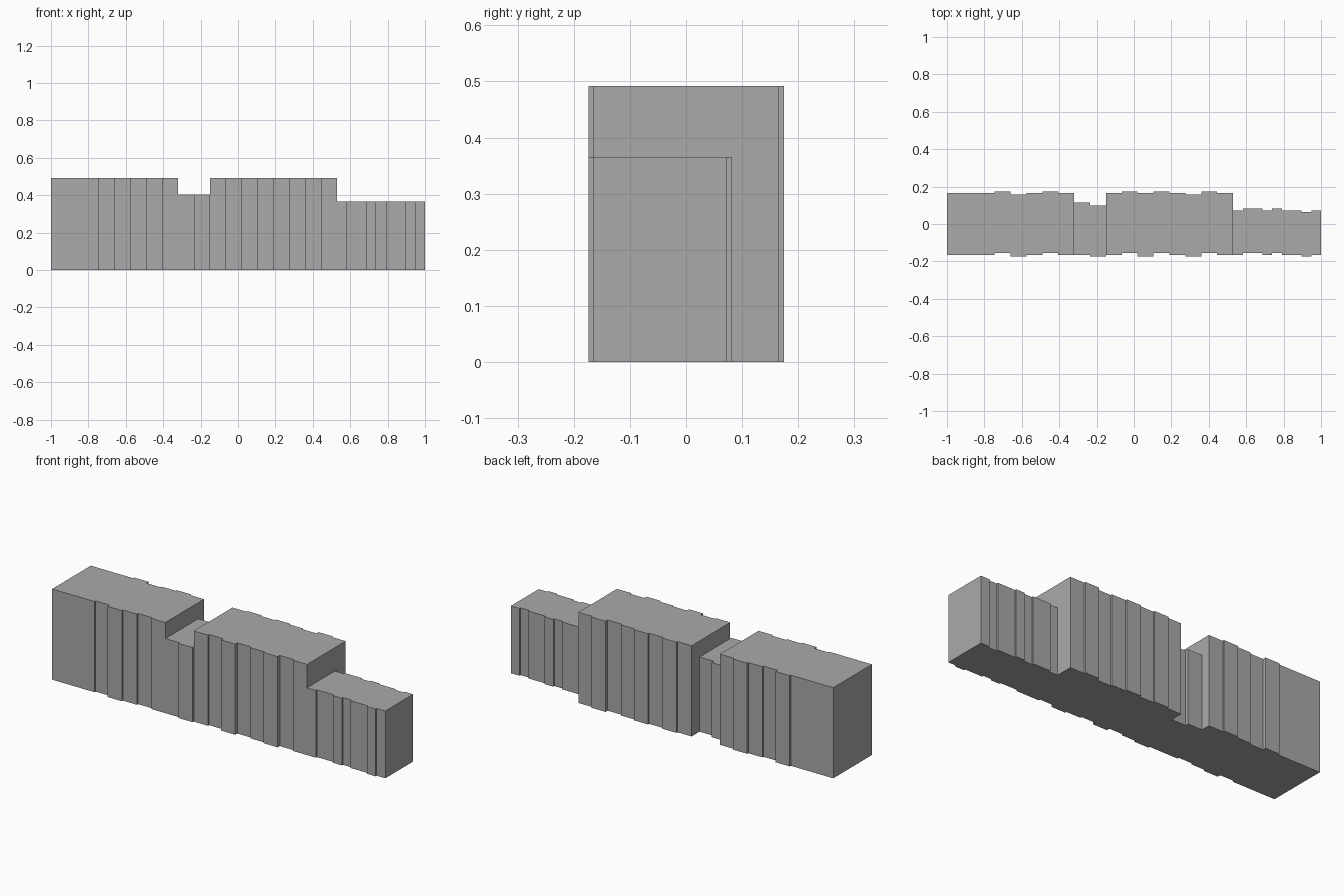
import bpy
import bmesh

cube = bpy.data.objects.get("Cube")
if cube:
    bpy.data.objects.remove(cube, do_unlink=True)

stone = bpy.data.materials.new("plain grey")
stone.use_nodes = True
GREY = (0.4, 0.4, 0.4, 1)
stone.diffuse_color = GREY
stone.node_tree.nodes["Principled BSDF"].inputs["Base Color"].default_value = GREY

FRONT = -0.165
STEP = {"o": 0.009, "-": 0.0, "i": -0.009}   # strip stands out, flush, or in


def facade(x0, x1, y, strips, outward):
    """Stepped outline of one facade, with equal neighbours merged."""
    width = (x1 - x0) / len(strips)
    points = []
    for i, s in enumerate(strips):
        level = y + outward * STEP[s]
        if i and s == strips[i - 1]:
            points.pop()
        else:
            points.append((x0 + i * width, level))
        points.append((x0 + (i + 1) * width, level))
    return points


def block(name, x0, x1, height, back, front_strips, back_strips):
    """Extrude the plan of one building volume to its height."""
    plan = facade(x0, x1, FRONT, front_strips, -1)
    plan += reversed(facade(x0, x1, back, back_strips, 1))
    bm = bmesh.new()
    base = bm.faces.new([bm.verts.new((x, y, 0)) for x, y in plan])
    top = bmesh.ops.extrude_face_region(bm, geom=[base], use_keep_orig=True)
    for v in top["geom"]:
        if isinstance(v, bmesh.types.BMVert):
            v.co.z = height
    bmesh.ops.recalc_face_normals(bm, faces=bm.faces)
    mesh = bpy.data.meshes.new(name)
    bm.to_mesh(mesh)
    bm.free()
    mesh.materials.append(stone)
    bpy.context.collection.objects.link(bpy.data.objects.new(name, mesh))


# Two tall volumes, a recessed link between them and a lower wing
block("right_tall_block", -1, -0.32, 0.492, 0.166, "---io-i-", "---oi-o-")
block("link_block", -0.32, -0.15, 0.405, 0.107, "-o", "oi")
block("centre_tall_block", -0.15, 0.53, 0.492, 0.166, "-ioi-oi-", "-o-o-io-")
block("left_low_wing", 0.53, 1, 0.365, 0.073, "-ii-i--o-", "-oo-o--i-")
